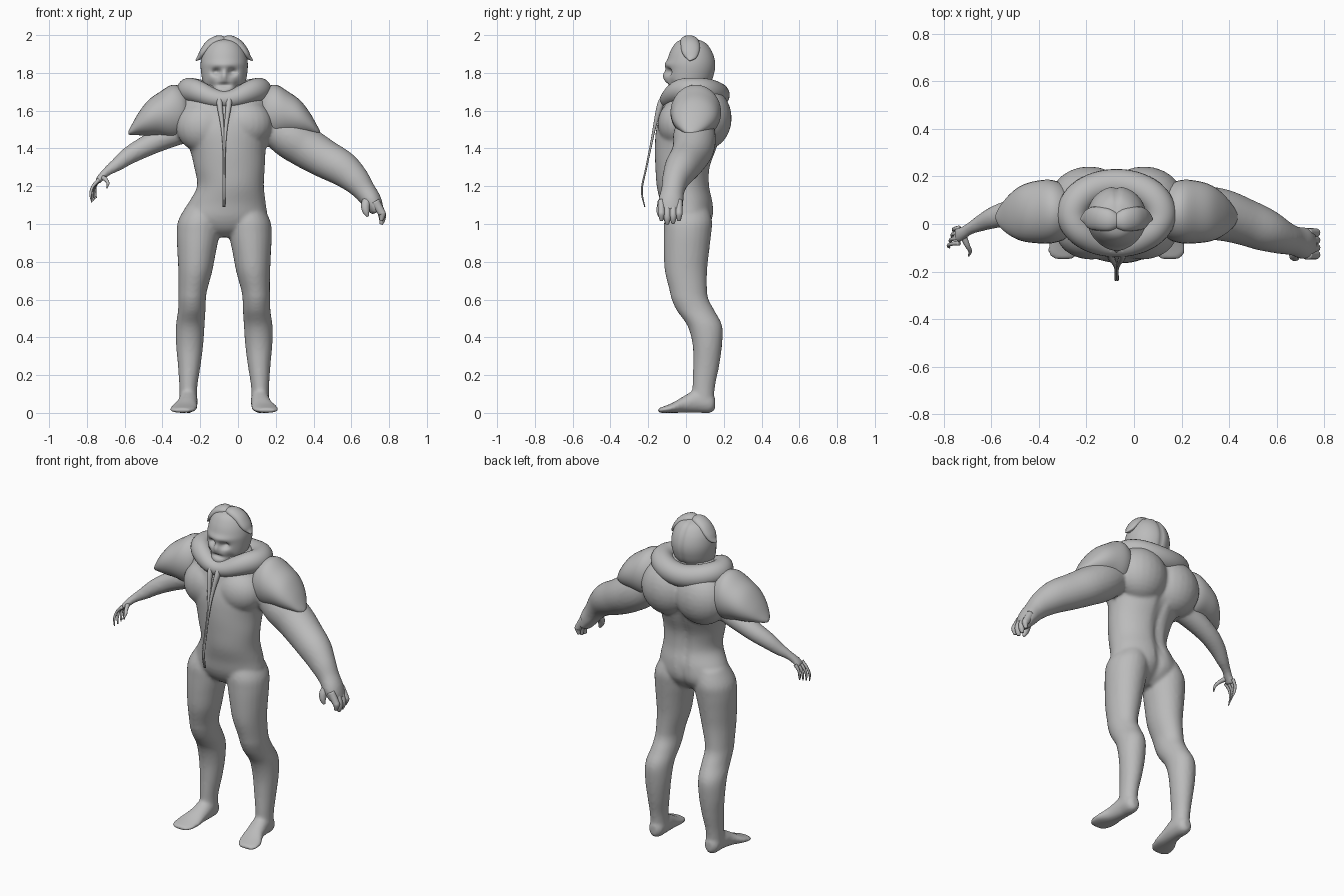
import bpy, bmesh, math
from mathutils import Vector

X, Y, Z = Vector((1, 0, 0)), Vector((0, 1, 0)), Vector((0, 0, 1))
MID = -0.073  # the body's own centre line

skin = bpy.data.materials.new("plain grey")
skin.diffuse_color = (0.5, 0.5, 0.5, 1)


def finish(name, bm):
    bmesh.ops.recalc_face_normals(bm, faces=bm.faces)
    me = bpy.data.meshes.new(name)
    bm.to_mesh(me)
    bm.free()
    me.materials.append(skin)
    for p in me.polygons:
        p.use_smooth = True
    ob = bpy.data.objects.new(name, me)
    bpy.context.collection.objects.link(ob)
    return ob


def spline(rings, steps, closed):
    """Catmull-Rom through rings (x, y, z, ra, rb)."""
    n, out = len(rings), []
    at = (lambda i: rings[i % n]) if closed else (lambda i: rings[max(0, min(n - 1, i))])
    for i in range(n if closed else n - 1):
        for s in range(steps):
            t = s / steps
            out.append([0.5 * (2 * b + (c - a) * t + (2 * a - 5 * b + 4 * c - d) * t * t
                        + (3 * b - a - 3 * c + d) * t ** 3)
                        for a, b, c, d in zip(at(i - 1), at(i), at(i + 1), at(i + 2))])
    return out if closed else out + [list(rings[-1])]


def loft(name, rings, axes=None, ref=Y, sides=24, steps=5, closed=False, shape=None):
    """Skin elliptical rings, on fixed axes or square to the path."""
    pts = spline(rings, steps, closed)
    n, bm, loops = len(pts), bmesh.new(), []
    for i, p in enumerate(pts):
        c = Vector(p[:3])
        if axes:
            a, b = axes
        else:
            q, r = (pts[i - 1], pts[(i + 1) % n]) if closed else (pts[max(i - 1, 0)], pts[min(i + 1, n - 1)])
            t = (Vector(r[:3]) - Vector(q[:3])).normalized()
            a = (ref - t * ref.dot(t)).normalized()
            b = t.cross(a)
        ra, rb = max(p[3], 0.002), max(p[4], 0.002)
        ring = []
        for k in range(sides):
            w = 2 * math.pi * k / sides
            v = c + a * ra * math.cos(w) + b * rb * math.sin(w)
            ring.append(bm.verts.new(shape(v) if shape else v))
        loops.append(ring)
    for i in range(n if closed else n - 1):
        l, m = loops[i], loops[(i + 1) % n]
        for k in range(sides):
            j = (k + 1) % sides
            bm.faces.new((l[k], l[j], m[j], m[k]))
    if not closed:
        bm.faces.new(loops[0])
        bm.faces.new(loops[-1])
    return finish(name, bm)


def blob(name, c, r):
    bm = bmesh.new()
    bmesh.ops.create_uvsphere(bm, u_segments=24, v_segments=16, radius=1)
    for v in bm.verts:
        v.co = Vector(c) + Vector((v.co.x * r[0], v.co.y * r[1], v.co.z * r[2]))
    return finish(name, bm)


def pair(name, rings, **kw):
    return [loft("left_" + name, rings, **kw),
            loft("right_" + name, [(2 * MID - r[0],) + tuple(r[1:]) for r in rings], **kw)]


def fuse(name, parts, voxel, passes):
    """Melt overlapping parts into one smooth skin."""
    bm = bmesh.new()
    for ob in parts:
        bm.from_mesh(ob.data)
        bpy.data.objects.remove(ob)
    body = finish(name, bm)
    mod = body.modifiers.new("melt", 'REMESH')
    mod.mode, mod.voxel_size, mod.use_smooth_shade = 'VOXEL', voxel, True
    mod = body.modifiers.new("soften", 'SMOOTH')
    mod.factor, mod.iterations = 0.5, passes
    dg = bpy.context.evaluated_depsgraph_get()
    me = bpy.data.meshes.new_from_object(body.evaluated_get(dg))
    body.modifiers.clear()
    body.data = me
    me.materials.clear()
    me.materials.append(skin)
    for p in me.polygons:
        p.use_smooth = True
        p.material_index = 0


# torso, with a shallow groove down the spine
def spine(v):
    if v.y > 0.05:
        v.y -= 0.02 * math.exp(-((v.x - MID) / 0.03) ** 2)
    return v

body = [loft("torso", [(MID, .01, .93, .06, .05), (MID, .01, .97, .17, .1), (MID, .012, 1.03, .225, .133),
                       (-.058, .005, 1.11, .205, .14), (-.04, -.015, 1.2, .177, .14),
                       (-.045, -.017, 1.3, .187, .145), (-.055, 0, 1.4, .203, .165),
                       (-.07, .02, 1.5, .24, .178), (MID, .04, 1.6, .25, .17),
                       (MID, .04, 1.69, .2, .14), (MID, .03, 1.76, .09, .09)], axes=(X, Y), sides=40, shape=spine)]

# legs and feet
body += pair("leg", [(.04, .015, 1.1, .085, .1), (.058, .012, 1.02, .112, .126), (.065, .008, .95, .114, .126),
                     (.073, .002, .85, .102, .12), (.08, 0, .75, .09, .112), (.093, .012, .65, .076, .1),
                     (.097, .022, .6, .073, .098), (.099, .052, .54, .073, .1), (.107, .1, .46, .076, .092),
                     (.11, .113, .36, .072, .078), (.112, .107, .25, .06, .069), (.117, .094, .14, .048, .06),
                     (.117, .09, .05, .048, .057)], axes=(X, Y))
body += pair("foot", [(.117, .154, .05, .02, .03), (.117, .13, .052, .043, .052), (.117, .06, .062, .05, .062),
                      (.125, -.01, .045, .055, .045), (.14, -.07, .027, .07, .027),
                      (.15, -.125, .016, .064, .016), (.15, -.15, .012, .035, .012)], axes=(X, Z))

# chest and upper back muscle
for s, low in ((-1, .015), (1, 0)):
    body.append(blob("chest", (MID + s * .105, -.035, 1.53 - low), (.15, .115, .13 + low / 2)))
    body.append(blob("back", (MID + s * .115, .105, 1.56), (.165, .137, .165)))

# heavy arm and withered arm
body.append(loft("heavy_arm", [
    (.12, .05, 1.56, .08, .08), (.26, .045, 1.47, .112, .112), (.36, .04, 1.405, .11, .11),
    (.46, .01, 1.345, .099, .102), (.55, -.025, 1.295, .09, .094), (.62, -.055, 1.235, .072, .077),
    (.67, -.07, 1.175, .062, .06), (.71, -.08, 1.12, .067, .052), (.74, -.08, 1.065, .061, .035)]))
body.append(loft("thin_arm", [
    (-.28, .05, 1.5, .07, .07), (-.4, .055, 1.452, .066, .062), (-.5, .05, 1.405, .057, .055),
    (-.58, .03, 1.36, .048, .047), (-.64, .005, 1.315, .036, .036), (-.69, -.02, 1.28, .026, .025),
    (-.722, -.04, 1.25, .029, .021), (-.745, -.05, 1.222, .036, .016)], sides=20))
fuse("body", body, .0095, 7)

# shoulder caps, flat underneath and pointed outward
pair("shoulder_cap", [(.1, .05, 1.58, .06, .07), (.14, .05, 1.59, .11, .125), (.2, .052, 1.593, .133, .144),
                      (.27, .05, 1.58, .13, .118), (.33, .045, 1.56, .115, .094), (.38, .038, 1.53, .083, .06),
                      (.42, .03, 1.495, .04, .024), (.435, .03, 1.483, .01, .008)], axes=(Y, Z), sides=32)

# heavy fingers and thumb
for i in range(4):
    y = -.13 + .031 * i
    drop = (.02, 0, .005, .02)[i]
    loft("heavy_finger", [(.725, y, 1.12, .02, .024), (.757, y, 1.065, .019, .021),
                          (.764, y, 1.03 + drop, .018, .018), (.758, y, .998 + drop, .009, .009)], sides=12)
loft("heavy_thumb", [(.69, -.1, 1.14, .028, .028), (.675, -.13, 1.1, .024, .022),
                     (.678, -.14, 1.065, .018, .016), (.688, -.14, 1.04, .007, .007)], ref=X, sides=12)

# claw fingers and thumb
for i in range(4):
    y, x = -.08 + .021 * i, .008 * i
    loft("thin_finger", [(-.735, y, 1.235, .011, .011), (-.768 + x / 2, y - .004, 1.2, .008, .008),
                         (-.78 + x, y - .012, 1.16, .007, .007),
                         (-.774 + x, y - .02, 1.115 + x, .003, .003)], sides=8)
loft("thin_thumb", [(-.715, -.055, 1.245, .014, .014), (-.7, -.09, 1.235, .011, .011),
                    (-.688, -.115, 1.215, .008, .008), (-.695, -.135, 1.19, .003, .003)], ref=X, sides=8)

# rolled collar, dipping to a point at front and back
collar = []
for k in range(20):
    w = 2 * math.pi * k / 20
    front, back = max(0, -math.sin(w)), max(0, math.sin(w))
    collar.append((MID + .185 * math.cos(w), .04 + .125 * math.sin(w),
                   1.708 - .05 * front ** 4 - .025 * back ** 3, .066 - .018 * front ** 3, .066 - .012 * front))
loft("collar", collar, ref=Z, closed=True, steps=4)


# head with eye sockets, brow, nose and mouth pressed into the face
def face(v):
    if v.y < 0:
        for s in (-1, 1):
            d = ((v.x - MID - s * .042) / .021) ** 2 + ((v.z - 1.805) / .017) ** 2
            v.y += .034 * math.exp(-d)
            d = ((v.x - MID - s * .07) / .02) ** 2 + ((v.z - 1.725) / .03) ** 2
            v.y += .02 * math.exp(-d)
        v.y -= .018 * math.exp(-((v.x - MID) / .014) ** 2 - ((v.z - 1.785) / .03) ** 2)
        v.y += .02 * math.exp(-((v.x - MID) / .035) ** 2 - ((v.z - 1.735) / .012) ** 2)
        v.y -= .01 * math.exp(-((v.x - MID) / .08) ** 2 - ((v.z - 1.845) / .018) ** 2)
    else:
        v.y -= .008 * math.exp(-((v.x - MID) / .012) ** 2)
    return v

loft("head", [(MID, -.04, 1.65, .025, .045), (MID, -.025, 1.685, .07, .08), (MID, .01, 1.74, .108, .115),
              (MID, .024, 1.8, .122, .128), (MID, .028, 1.86, .124, .128), (MID, .028, 1.92, .108, .108),
              (MID, .025, 1.965, .072, .072), (MID, .02, 1.985, .01, .01)],
     axes=(X, Y), sides=64, steps=8, shape=face)

# flared crest, one lobe on each side of the crown
pair("crest", [(MID - .004, .012, 1.97, .03, .02), (MID + .03, .016, 1.972, .046, .027),
               (MID + .072, .022, 1.95, .05, .028), (MID + .106, .024, 1.915, .047, .022),
               (MID + .128, .025, 1.885, .032, .014), (MID + .15, .02, 1.866, .005, .004)], sides=20)

# long hanging strands below the chin
for s in (-1, 1):
    x = MID + s * .004
    loft("strand", [(x + s * .022, -.1, 1.69, .02, .016), (x + s * .02, -.135, 1.63, .018, .016),
                    (x + s * .006, -.165, 1.52, .009, .01), (x, -.185, 1.42, .006, .006),
                    (x, -.21, 1.3, .005, .005), (x, -.234, 1.18, .005, .006), (x, -.218, 1.09, .003, .004)], sides=10)
